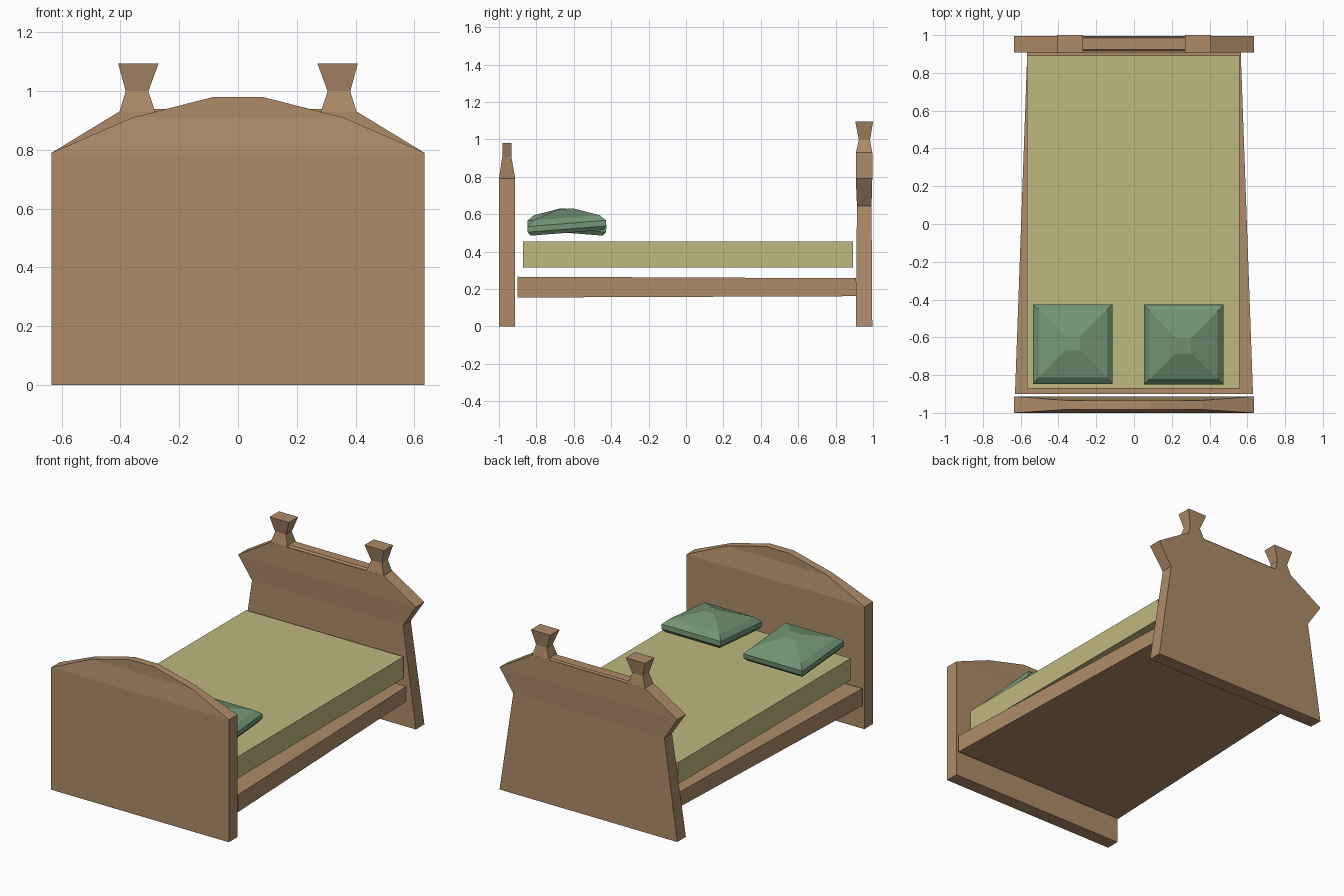
import bpy, bmesh
from mathutils import Vector
from math import radians

if "Cube" in bpy.data.objects:
    bpy.data.objects.remove(bpy.data.objects["Cube"])


def material(name, color):
    m = bpy.data.materials.new(name)
    m.diffuse_color = (*color, 1)
    m.use_nodes = True
    m.node_tree.nodes["Principled BSDF"].inputs["Base Color"].default_value = m.diffuse_color
    return m


WOOD = material("wood", (0.42, 0.26, 0.14))
SHEET = material("sheet", (0.52, 0.48, 0.21))
GREEN = material("pillow_green", (0.17, 0.30, 0.18))


def loft(name, rings, mat):
    """Skin a stack of four-cornered rings and cap both ends."""
    bm = bmesh.new()
    loops = [[bm.verts.new(p) for p in ring] for ring in rings]
    for a, b in zip(loops, loops[1:]):
        for i in range(4):
            j = (i + 1) % 4
            bm.faces.new((a[i], a[j], b[j], b[i]))
    bm.faces.new(loops[0][::-1])
    bm.faces.new(loops[-1])
    bmesh.ops.recalc_face_normals(bm, faces=bm.faces)
    me = bpy.data.meshes.new(name)
    bm.to_mesh(me)
    bm.free()
    me.materials.append(mat)
    ob = bpy.data.objects.new(name, me)
    bpy.context.collection.objects.link(ob)
    return ob


def level(z, x0, x1, y0, y1):
    return [(x0, y0, z), (x1, y0, z), (x1, y1, z), (x0, y1, z)]


# Arched headboard, thinner along the crest
loft("headboard", [level(z, -w, w, y0, y1) for z, w, y0, y1 in [
    (0, 0.635, -1.0, -0.913), (0.79, 0.635, -1.0, -0.913),
    (0.91, 0.36, -0.982, -0.934), (0.98, 0.085, -0.982, -0.934)]], WOOD)

# Waisted footboard with a low inset ridge between the posts
loft("footboard", [level(z, -w, w, y0, y1) for z, w, y0, y1 in [
    (0, 0.635, 0.908, 0.996), (0.645, 0.54, 0.914, 0.992),
    (0.79, 0.635, 0.908, 0.996), (0.93, 0.405, 0.908, 0.996)]], WOOD)
loft("footboard_ridge", [level(0.925, -0.29, 0.29, 0.91, 0.994),
                         level(0.94, -0.29, 0.29, 0.925, 0.985)], WOOD)

# Flared posts on the footboard
for side, s in (("left", -1), ("right", 1)):
    loft("post_" + side, [level(z, s * a, s * b, y0, y1) for z, a, b, y0, y1 in [
        (0.925, 0.28, 0.405, 0.908, 0.996), (1.0, 0.305, 0.382, 0.924, 0.984),
        (1.095, 0.27, 0.408, 0.905, 1.0)]], WOOD)

# Tapered bed frame
loft("bed_frame", [[(-w, y, z0), (w, y, z0), (w, y, z1), (-w, y, z1)]
                   for y, w, z0, z1 in [(-0.9, 0.63, 0.155, 0.266),
                                        (0.91, 0.565, 0.162, 0.258)]], WOOD)

# Mattress
loft("mattress", [level(0.315, -0.567, 0.558, -0.872, 0.893),
                  level(0.455, -0.567, 0.558, -0.872, 0.893)], SHEET)

# Pillows tilted in opposite directions
for side, x, tilt in (("left", -0.324, -4.5), ("right", 0.263, 4.5)):
    ob = loft("pillow_" + side, [level(z, -r, r, -r, r) for z, r in [
        (-0.032, 0.195), (-0.012, 0.211), (0.018, 0.211),
        (0.048, 0.18), (0.096, 0.04)]], GREEN)
    ob.location = (x, -0.637, 0.533)
    ob.rotation_euler = (radians(tilt), 0, 0)
